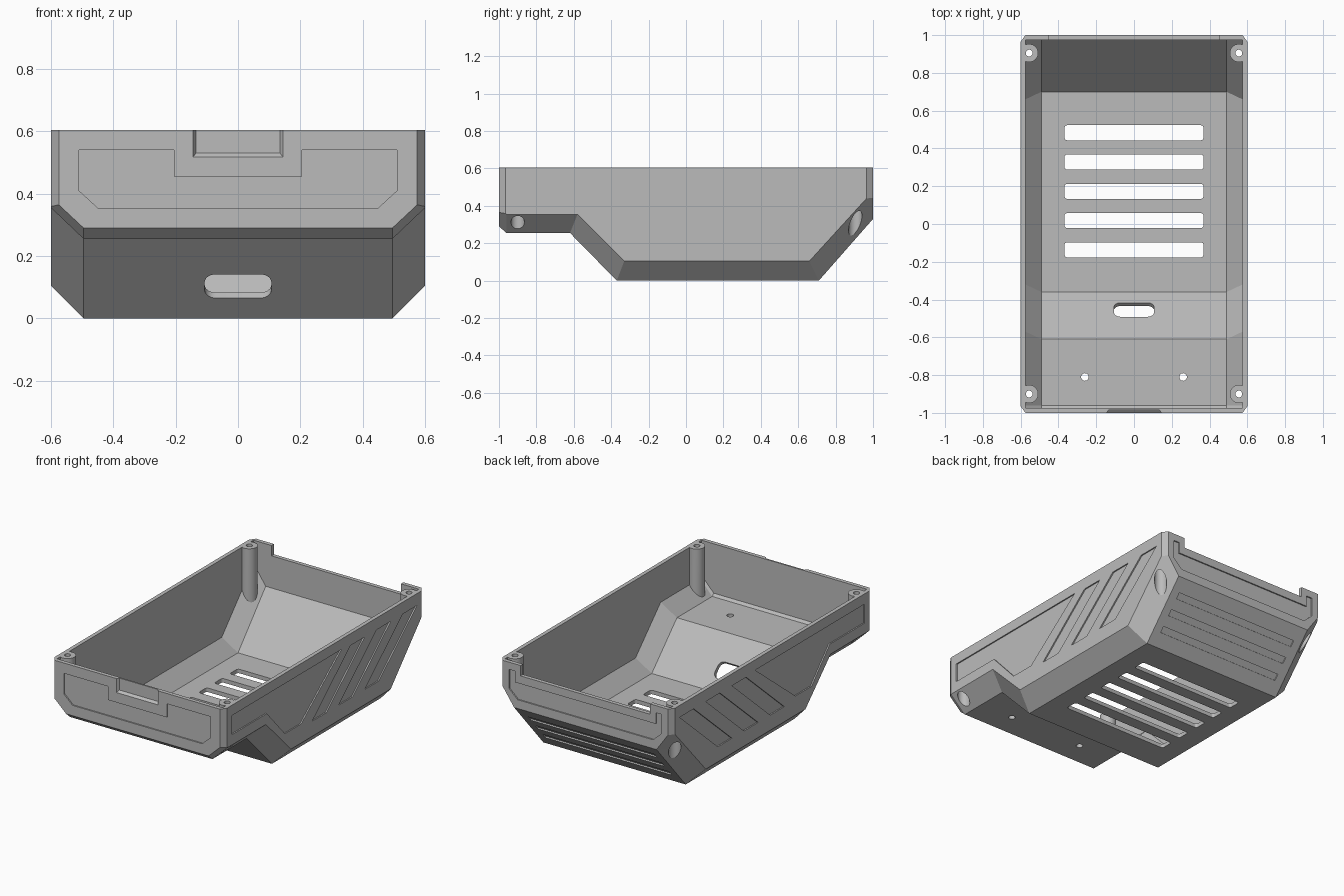
import bpy, bmesh, math
from mathutils import Vector, Matrix

if "Cube" in bpy.data.objects:
    bpy.data.objects.remove(bpy.data.objects["Cube"])

grey = bpy.data.materials.new("plain_grey")
grey.diffuse_color = (0.5, 0.5, 0.5, 1)
grey.use_nodes = True
grey.node_tree.nodes["Principled BSDF"].inputs["Base Color"].default_value = grey.diffuse_color


def loft(name, loops, corner_cuts=()):
    """Closed solid through equal-length loops of 3D points."""
    bm = bmesh.new()
    rings = [[bm.verts.new(p) for p in loop] for loop in loops]
    n = len(rings[0])
    for a, b in zip(rings, rings[1:]):
        for i in range(n):
            j = (i + 1) % n
            bm.faces.new((a[i], a[j], b[j], b[i]))
    bm.faces.new(rings[0][::-1])
    bm.faces.new(rings[-1])
    for point, normal in corner_cuts:
        geom = bm.verts[:] + bm.edges[:] + bm.faces[:]
        bmesh.ops.bisect_plane(bm, geom=geom, plane_co=point, plane_no=normal, clear_outer=True)
        bmesh.ops.holes_fill(bm, edges=[e for e in bm.edges if e.is_boundary], sides=0)
    bmesh.ops.recalc_face_normals(bm, faces=bm.faces)
    mesh = bpy.data.meshes.new(name)
    bm.to_mesh(mesh)
    bm.free()
    ob = bpy.data.objects.new(name, mesh)
    bpy.context.collection.objects.link(ob)
    return ob


def sections(name, wide, narrow, x_wide, x_narrow, cuts=()):
    """Side profile (y, z), full depth in the middle and shallower at the sides."""
    rows = [(-x_wide, narrow), (-x_narrow, wide), (x_narrow, wide), (x_wide, narrow)]
    return loft(name, [[(x, y, z) for y, z in prof] for x, prof in rows], cuts)


def cylinder(x, y, r, z0, z1):
    ring = [(x + r * math.cos(a), y + r * math.sin(a))
            for a in (i * math.tau / 32 for i in range(32))]
    return loft("cutter", [[(u, v, z) for u, v in ring] for z in (z0, z1)])


def rounded_slot(w, h, r, depth):
    pts = []
    for k, (sx, sy) in enumerate(((1, 1), (-1, 1), (-1, -1), (1, -1))):
        for i in range(7):
            a = math.pi / 2 * (k + i / 6)
            pts.append((sx * (w - r) + r * math.cos(a), sy * (h - r) + r * math.sin(a)))
    return loft("cutter", [[(x, y, z) for x, y in pts] for z in (-depth, depth)])


def boolean(target, tool, mode='DIFFERENCE'):
    mod = target.modifiers.new("cut", 'BOOLEAN')
    mod.operation, mod.solver, mod.object = mode, 'EXACT', tool
    bpy.context.view_layer.objects.active = target
    bpy.ops.object.modifier_apply(modifier=mod.name)
    bpy.data.objects.remove(tool)


# Outer shell with chamfered lower sides and clipped vertical corners
TOP = 0.605
outer_mid = [(-1, TOP), (-1, .29), (-.96, .255), (-.62, .255), (-.37, 0),
             (.71, 0), (1, .33), (1, TOP)]
outer_side = [(-1, TOP), (-1, .388), (-.96, .355), (-.58, .355), (-.33, .105),
              (.66, .105), (1, .478), (1, TOP)]
corners = [(Vector((sx * .575, sy, 0)), Vector((sx * .035, sy * .025, 0)).normalized())
           for sx in (-1, 1) for sy in (-1, 1)]
case = sections("lower_case", outer_mid, outer_side, .6, .495, corners)

# Cavity, with the four screw posts left standing
inner_mid = [(-.975, .7), (-.975, .295), (-.96, .28), (-.61, .28), (-.36, .025),
             (.70, .025), (.975, .338), (.975, .7)]
inner_side = [(-.975, .7), (-.975, .385), (-.96, .37), (-.57, .37), (-.32, .115),
              (.66, .115), (.975, .46), (.975, .7)]
cavity = sections("cavity", inner_mid, inner_side, .575, .49)
posts = [(sx * .555, y) for sx in (-1, 1) for y in (-.9, .905)]
for x, y in posts:
    boolean(cavity, cylinder(x, y, .048, -.1, .8))
boolean(case, cavity)

# Screw holes with wide counterbores from below
for x, y in posts:
    boolean(case, cylinder(x, y, .036, -.1, .42 if y < 0 else .48))
    boolean(case, cylinder(x, y, .018, -.1, .8))

# Small mounting holes in the raised floor
for x in (-.26, .26):
    boolean(case, cylinder(x, -.81, .02, .1, .4))

# Vent slots in the floor
for i in range(5):
    vent = rounded_slot(.368, .04, .015, .06)
    vent.data.transform(Matrix.Translation((0, .483 - .155 * i, .01)))
    boolean(case, vent)

# Cable slot through the sloped step
cable = rounded_slot(.107, .053, .035, .06)
cable.data.transform(Matrix.Translation((0, -.463, .112)) @ Matrix.Rotation(-math.pi / 4, 4, 'X'))
boolean(case, cable)

# Sloped front latch recess and wide rear opening
boolean(case, loft("cutter", [[(-w, y, .7), (-w, y, z), (w, y, z), (w, y, .7)]
                              for w, y, z in ((.158, -1.02, .5), (.135, -.985, .53))]))
boolean(case, loft("cutter", [[(-.45, y, .7), (-.45, y, .54), (.45, y, .54), (.45, y, .7)]
                              for y in (.92, 1.1)]))

# Shallow recessed panels on front and back
DEEP = .008
half_front = [(.205, .455), (.205, .54), (.51, .54), (.51, .41), (.45, .355)]
half_back = [(.49, .49), (.49, .56), (.53, .56), (.53, .44), (.47, .385)]
for half, sy in ((half_front, -1), (half_back, 1)):
    outline = half + [(-x, z) for x, z in reversed(half)]
    boolean(case, loft("cutter", [[(x, sy * y, z) for x, z in outline] for y in (1 - DEEP, 1.05)]))

# Recessed panels on both sides: one large and three slanted
side_panels = [[(-.915, .54), (-.915, .42), (-.57, .42), (-.39, .225), (-.23, .225), (.17, .54)]]
for y in (-.12, .14, .40):
    side_panels.append([(y, .2), (y + .14, .2), (y + .52, .53), (y + .38, .53)])
for sx in (-1, 1):
    for outline in side_panels:
        boolean(case, loft("cutter", [[(sx * x, y, z) for y, z in outline]
                                      for x in (.6 - DEEP, .65)]))

# Horizontal grooves across the rear slope
along = Vector((0, .29, .33)).normalized()
out = Vector((0, .33, -.29)).normalized()
for t in (.25, .5, .75):
    mid = Vector((0, .71 + .29 * t, .33 * t))
    box = [mid + along * a + out * b
           for a, b in ((-.02, -DEEP), (.02, -DEEP), (.02, .03), (-.02, .03))]
    boolean(case, loft("cutter", [[p + Vector((x, 0, 0)) for p in box] for x in (-.44, .44)]))

# Finish
case.data.materials.clear()
case.data.materials.append(grey)
for face in case.data.polygons:
    face.material_index = 0
case.select_set(True)
bpy.context.view_layer.objects.active = case
bpy.ops.object.shade_smooth_by_angle(angle=math.radians(25))
